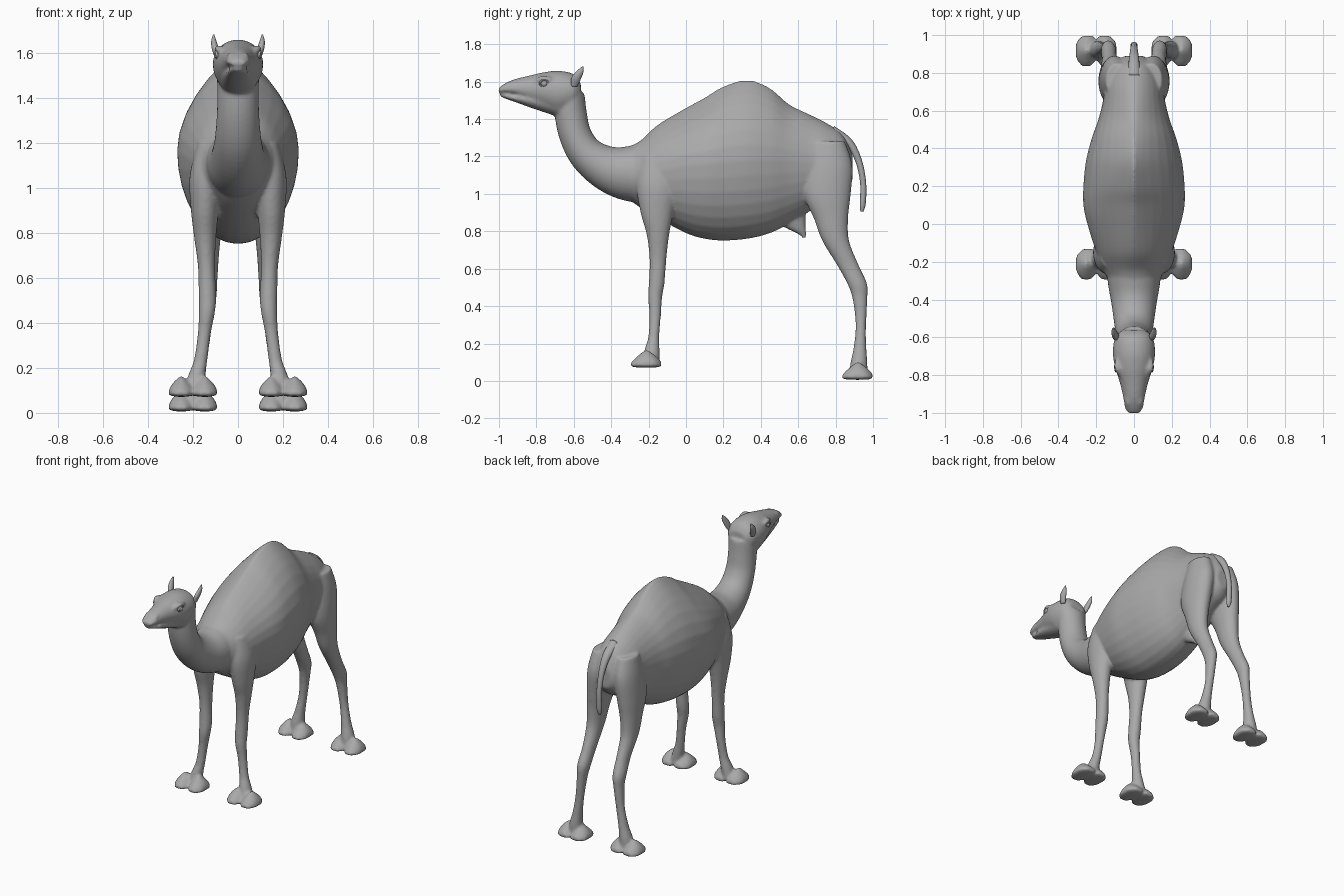
import bpy, bmesh, math
from mathutils import Vector

cube = bpy.data.objects.get("Cube")
if cube:
    bpy.data.objects.remove(cube, do_unlink=True)

grey = bpy.data.materials.new("warm grey hide")
grey.use_nodes = True
grey.diffuse_color = (0.4, 0.4, 0.4, 1)
bsdf = grey.node_tree.nodes["Principled BSDF"]
bsdf.inputs["Base Color"].default_value = (0.4, 0.4, 0.4, 1)
bsdf.inputs["Roughness"].default_value = 0.8


def resample(rows, steps):
    """Catmull-Rom interpolation through the rows of numbers."""
    out = []
    for i in range(len(rows) - 1):
        a, b, c, d = (rows[min(max(i + k, 0), len(rows) - 1)] for k in (-1, 0, 1, 2))
        for s in range(steps):
            t = s / steps
            out.append([0.5 * (2 * q + (r - p) * t + (2 * p - 5 * q + 4 * r - u) * t * t
                               + (3 * q - p - 3 * r + u) * t ** 3)
                        for p, q, r, u in zip(a, b, c, d)])
    out.append(list(rows[-1]))
    return out


def loft(bm, sections, mirror=False, n=32, steps=5):
    """Skin rings: x, y, z, half width, height up, height down, top sharpness, tilt."""
    for side in ((1, -1) if mirror else (1,)):
        rings = []
        for x, y, z, w, hu, hd, p, tilt in resample(sections, steps):
            up = Vector((0, math.sin(math.radians(tilt)), math.cos(math.radians(tilt))))
            ring = []
            for k in range(n):
                a = 2 * math.pi * k / n
                c, s = math.cos(a), math.sin(a)
                e = p if s > 0 else 1
                across = math.copysign(abs(c) ** e, c) * w
                co = Vector((x + across, y, z)) + up * s * (hu if s > 0 else hd)
                ring.append(bm.verts.new((co.x * side, co.y, co.z)))
            rings.append(ring)
        for r0, r1 in zip(rings, rings[1:]):
            for k in range(n):
                bm.faces.new((r0[k], r0[(k + 1) % n], r1[(k + 1) % n], r1[k]))
        bm.faces.new(rings[0])
        bm.faces.new(rings[-1])


def limb(rows, tilt=90):
    """Round rings from x, y, z, half width, half depth."""
    return [(x, y, z, w, h, h, 1, tilt) for x, y, z, w, h in rows]


def finish(bm, name):
    bmesh.ops.recalc_face_normals(bm, faces=bm.faces)
    for f in bm.faces:
        f.smooth = True
    me = bpy.data.meshes.new(name)
    bm.to_mesh(me)
    bm.free()
    me.materials.append(grey)
    ob = bpy.data.objects.new(name, me)
    bpy.context.collection.objects.link(ob)
    return ob


bm = bmesh.new()

# Trunk with hump: y, widest height, half width, up, down, top sharpness
trunk = [(-.34, 1.1, .11, .14, .10, 1), (-.25, 1.1, .16, .18, .17, 1.1),
         (-.15, 1.12, .2, .25, .25, 1.3), (0, 1.15, .247, .31, .36, 1.6),
         (.1, 1.16, .268, .355, .40, 1.7), (.2, 1.17, .268, .405, .42, 1.8),
         (.33, 1.18, .255, .43, .42, 1.9), (.45, 1.18, .225, .385, .39, 1.7),
         (.55, 1.18, .19, .30, .34, 1.5), (.65, 1.17, .165, .26, .27, 1.3),
         (.75, 1.16, .15, .22, .2, 1.2), (.84, 1.15, .11, .165, .14, 1),
         (.89, 1.13, .05, .08, .06, 1)]
loft(bm, [(0, y, z, w, u, d, p, 0) for y, z, w, u, d, p in trunk])

# Neck: y, z, half width, half depth, tilt
neck = [(-.62, 1.52, .095, .08, 75), (-.615, 1.42, .092, .086, 80),
        (-.59, 1.31, .095, .087, 68), (-.53, 1.21, .104, .097, 45),
        (-.42, 1.135, .12, .122, 20), (-.3, 1.11, .14, .15, 5), (-.15, 1.12, .15, .17, 0)]
loft(bm, [(0, y, z, w, h, h, 1, t) for y, z, w, h, t in neck])

# Skull and lower jaw: y, z, half width, up, down
skull = [(-.562, 1.55, .06, .04, .06), (-.6, 1.55, .1, .09, .1), (-.68, 1.55, .112, .108, .13),
         (-.76, 1.56, .1, .09, .11), (-.84, 1.56, .075, .072, .07), (-.92, 1.56, .057, .052, .03),
         (-.97, 1.557, .05, .032, .016), (-1.002, 1.552, .032, .014, .01)]
jaw = [(-.68, 1.49, .09, .04, .08), (-.8, 1.5, .07, .04, .05), (-.9, 1.512, .052, .016, .026),
       (-.96, 1.523, .04, .01, .016), (-.992, 1.528, .022, .006, .008)]
for part in (skull, jaw):
    loft(bm, [(0, y, z, w, u, d, 1, 0) for y, z, w, u, d in part])

# Brow ridges and nostril wings
loft(bm, limb([(.07, -.81, 1.598, .01, .008), (.083, -.775, 1.617, .018, .014),
               (.088, -.74, 1.615, .018, .014), (.085, -.70, 1.605, .008, .008)], 0), True, 12)
loft(bm, limb([(.03, -.975, 1.572, .006, .006), (.035, -.945, 1.59, .012, .011),
               (.035, -.91, 1.595, .006, .006)], 0), True, 12)

# Front legs
loft(bm, limb([(.12, -.15, 1.2, .06, .09), (.14, -.15, 1.05, .075, .115),
               (.147, -.155, .9, .062, .088), (.146, -.15, .78, .049, .06),
               (.14, -.15, .65, .038, .045), (.136, -.157, .52, .039, .042),
               (.138, -.165, .45, .036, .038), (.15, -.165, .35, .029, .031),
               (.165, -.172, .24, .03, .029), (.18, -.18, .18, .036, .038),
               (.2, -.19, .10, .045, .05)]), True)

# Hind legs with broad thighs and backward hocks
loft(bm, limb([(.09, .76, 1.28, .06, .09), (.1, .765, 1.15, .076, .125),
               (.115, .755, 1.0, .073, .126), (.125, .775, .87, .06, .092),
               (.13, .80, .75, .05, .072), (.13, .865, .62, .04, .058),
               (.135, .915, .52, .04, .053), (.14, .93, .44, .032, .04),
               (.155, .935, .3, .028, .028), (.175, .93, .18, .032, .034),
               (.19, .925, .10, .042, .045), (.195, .92, .03, .04, .05)]), True)

# Two spreading toes on every foot
for y, z in ((-.212, .07), (.918, .005)):
    for x in (.148, .252):
        loft(bm, [(x + (x - .2) * -.2, y + .08, z + .014, .03, .02, .008, 1.2, 0),
                  (x, y + .045, z + .014, .052, .055, .012, 1.7, 0),
                  (x, y, z + .014, .057, .082, .013, 1.9, 0),
                  (x, y - .045, z + .014, .052, .052, .012, 1.6, 0),
                  (x, y - .083, z + .014, .025, .014, .008, 1.2, 0)], True)

# Belly sheath
loft(bm, limb([(0, .54, .88, .05, .10), (0, .585, .82, .032, .055),
               (0, .622, .785, .018, .022), (0, .632, .765, .01, .012)]))

# Fuse the parts into one continuous hide
body = finish(bm, "body")
rm = body.modifiers.new("fuse", "REMESH")
rm.mode = "VOXEL"
rm.voxel_size = 0.009
rm.use_smooth_shade = True
sm = body.modifiers.new("soften", "SMOOTH")
sm.factor = 0.5
sm.iterations = 6

# Tail
bm = bmesh.new()
tail = [(.78, 1.335, .035, .03, 25), (.87, 1.275, .027, .023, 40), (.922, 1.18, .02, .018, 65),
        (.947, 1.06, .017, .016, 85), (.945, .95, .018, .016, 95), (.94, .905, .008, .008, 95)]
loft(bm, [(0, y, z, w, h, h, 1, t) for y, z, w, h, t in tail], n=16)
finish(bm, "tail")

# Ears
bm = bmesh.new()
loft(bm, limb([(.09, -.598, 1.575, .012, .017), (.1, -.588, 1.615, .016, .026),
               (.107, -.57, 1.65, .012, .021), (.108, -.553, 1.68, .003, .004)]), True, 16)
finish(bm, "ears")

# Eyes with rounded lids
bm = bmesh.new()
for s in (1, -1):
    res = bmesh.ops.create_uvsphere(bm, u_segments=20, v_segments=12, radius=.019)
    bmesh.ops.translate(bm, verts=res["verts"], vec=(s * .087, -.757, 1.59))
finish(bm, "eyes")
bm = bmesh.new()
lid = [(.093 + .004 * math.sin(a), -.757 + .024 * math.cos(a), 1.59 + .018 * math.sin(a))
       for a in (2 * math.pi * k / 20 for k in range(20))]
for s in (1, -1):
    rings = []
    for k, c in enumerate(lid):
        a = 2 * math.pi * k / 20
        out = Vector((0, math.cos(a), math.sin(a)))
        rings.append([bm.verts.new(Vector((s * c[0], c[1], c[2])) + out * .005 * math.cos(b)
                                   + Vector((s * .007 * math.sin(b), 0, 0)))
                      for b in (math.pi * j / 4 for j in range(8))])
    for k in range(20):
        for j in range(8):
            r0, r1 = rings[k], rings[(k + 1) % 20]
            bm.faces.new((r0[j], r0[(j + 1) % 8], r1[(j + 1) % 8], r1[j]))
finish(bm, "eyelids")
